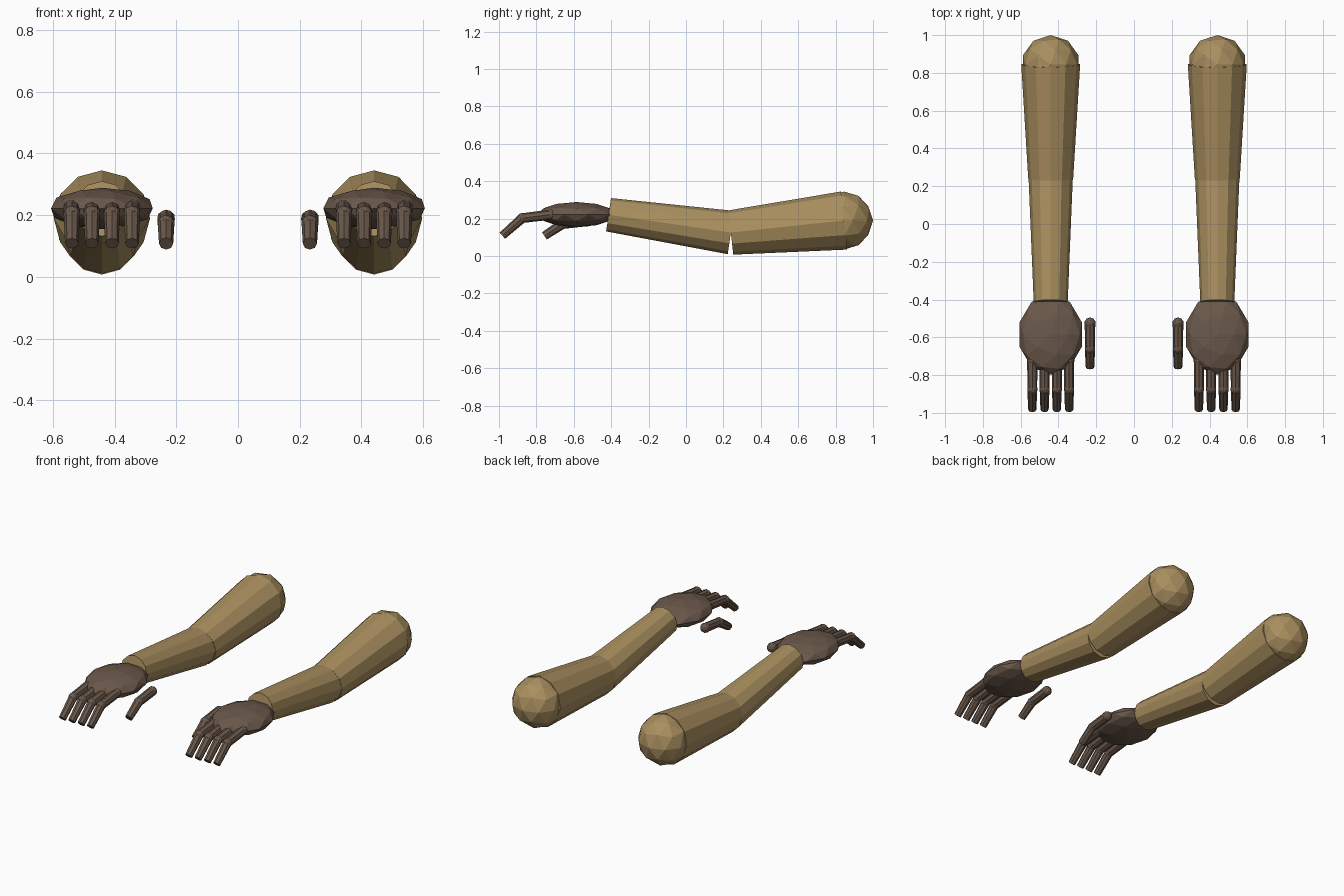
import bpy, bmesh
from mathutils import Vector, Matrix

if "Cube" in bpy.data.objects:
    bpy.data.objects.remove(bpy.data.objects["Cube"])


def material(name, color):
    m = bpy.data.materials.new(name)
    m.diffuse_color = (*color, 1)
    m.use_nodes = True
    m.node_tree.nodes["Principled BSDF"].inputs["Base Color"].default_value = m.diffuse_color
    return m


SLEEVE = material("tan_sleeve", (0.40, 0.275, 0.115))
SKIN = material("brown_skin", (0.145, 0.098, 0.070))


def finish(name, bm, mat):
    me = bpy.data.meshes.new(name)
    bm.to_mesh(me)
    bm.free()
    me.materials.append(mat)
    bpy.context.collection.objects.link(bpy.data.objects.new(name, me))


def limb(name, a, b, ra, rb, sides, mat):
    """Tapered prism running from point a to point b."""
    a, b = Vector(a), Vector(b)
    d = b - a
    bm = bmesh.new()
    bmesh.ops.create_cone(bm, cap_ends=True, segments=sides, radius1=ra, radius2=rb,
                          depth=d.length,
                          matrix=Matrix.Translation((a + b) / 2) @ d.to_track_quat('Z', 'Y').to_matrix().to_4x4())
    finish(name, bm, mat)


def ball(name, center, size, mat):
    """Faceted ball, stretched to the three given radii."""
    bm = bmesh.new()
    bmesh.ops.create_icosphere(bm, subdivisions=2, radius=1,
                               matrix=Matrix.Translation(center) @ Matrix.Diagonal((*size, 1)))
    finish(name, bm, mat)


def digit(name, x, path, radii):
    """Two-segment finger with a ball at its base and its knuckle."""
    base, joint, tip = [(x, y, z) for y, z in path]
    limb(name + "_lower", base, joint, radii[0], radii[1], 8, SKIN)
    limb(name + "_tip", joint, tip, radii[1], radii[2], 8, SKIN)
    ball(name + "_base", base, (radii[0] + 0.002,) * 3, SKIN)
    ball(name + "_knuckle", joint, (radii[1] + 0.002,) * 3, SKIN)


for side, s in (("left", -1), ("right", 1)):
    cx = s * 0.441
    shoulder, elbow, wrist = (cx, 0.845, 0.19), (cx, 0.24, 0.126), (cx, -0.414, 0.221)
    # Arm
    ball(side + "_shoulder", shoulder, (0.155,) * 3, SLEEVE)
    limb(side + "_upper_arm", shoulder, elbow, 0.156, 0.119, 12, SLEEVE)
    limb(side + "_forearm", elbow, wrist, 0.117, 0.09, 12, SLEEVE)
    # Hand
    ball(side + "_palm", (cx, -0.585, 0.222), (0.173, 0.213, 0.067), SKIN)
    for i in range(4):
        digit(f"{side}_finger_{i + 1}", cx + (i - 1.5) * 0.065,
              [(-0.72, 0.222), (-0.875, 0.203), (-0.982, 0.109)], (0.027, 0.026, 0.022))
    digit(side + "_thumb", s * 0.233,
          [(-0.525, 0.188), (-0.66, 0.172), (-0.757, 0.108)], (0.028, 0.027, 0.023))
